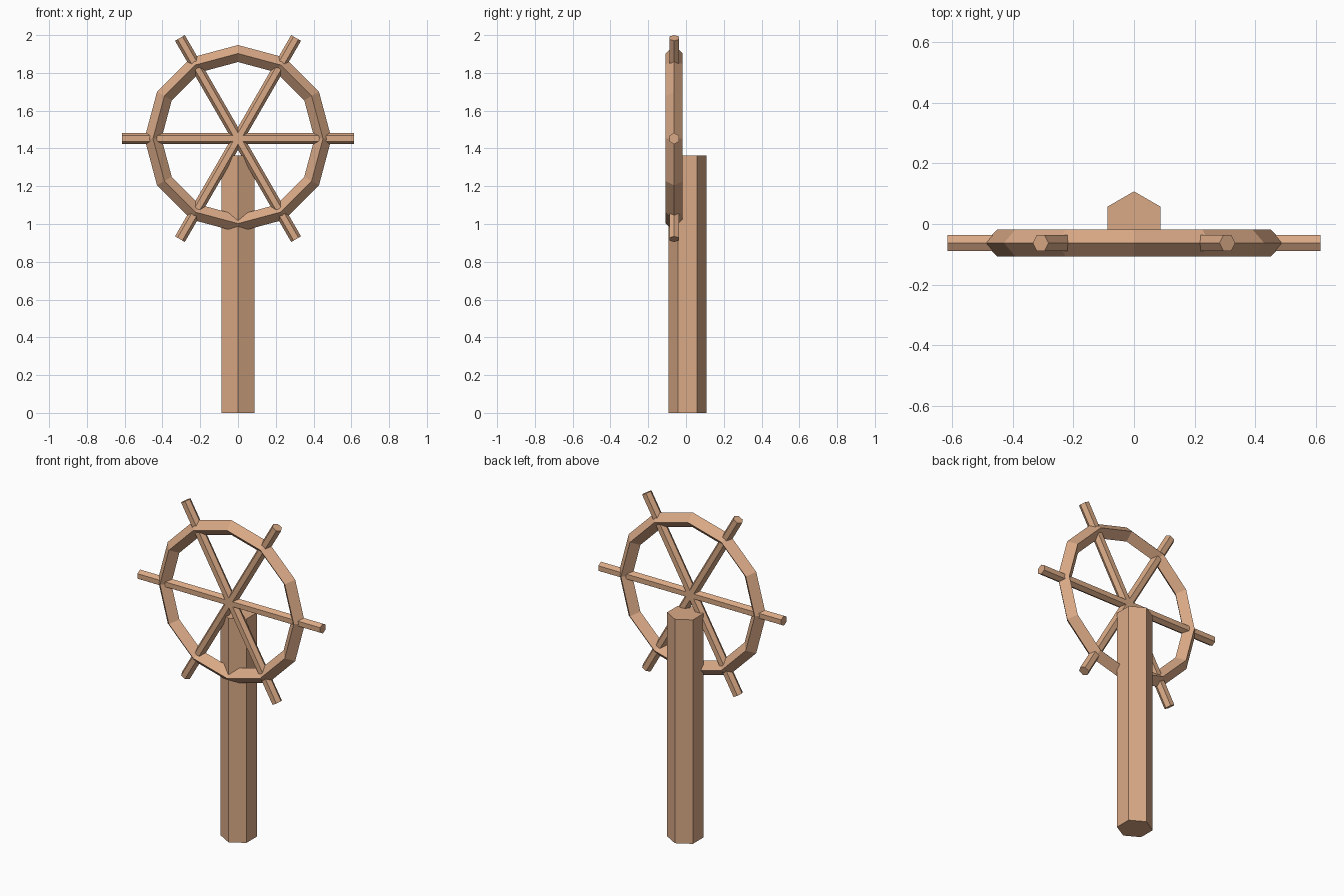
import bpy, bmesh, math
from mathutils import Matrix, Vector

if "Cube" in bpy.data.objects:
    bpy.data.objects.remove(bpy.data.objects["Cube"])

wood = bpy.data.materials.new("tan_wood")
wood.diffuse_color = (0.70, 0.40, 0.24, 1)
wood.use_nodes = True
wood.node_tree.nodes["Principled BSDF"].inputs["Base Color"].default_value = wood.diffuse_color

HUB = Vector((0, -0.0625, 1.4524))


def add_object(name, bm):
    bmesh.ops.recalc_face_normals(bm, faces=bm.faces)
    mesh = bpy.data.meshes.new(name)
    bm.to_mesh(mesh)
    bm.free()
    mesh.materials.append(wood)
    obj = bpy.data.objects.new(name, mesh)
    bpy.context.collection.objects.link(obj)
    return obj


def hex_bar(name, radius, length, matrix):
    # hexagonal prism along local z, with a corner on local +y
    bm = bmesh.new()
    bmesh.ops.create_cone(bm, cap_ends=True, segments=6, radius1=radius,
                          radius2=radius, depth=length)
    first = bm.verts[:][0].co
    turn = math.pi / 2 - math.atan2(first.y, first.x)
    bm.transform(matrix @ Matrix.Rotation(turn, 4, 'Z'))
    return add_object(name, bm)


# post: corners face front and back
POST_H = 1.362
hex_bar("post", 0.1, POST_H, Matrix.Translation((0, 0.0075, POST_H / 2)))

# spokes: three full-width bars whose ends stick out as handles
for i in range(3):
    spin = Matrix.Rotation(math.radians(60 * i), 4, 'Y')
    # local z -> x, local y -> z, so the corners lie in the wheel plane
    lay = Matrix(((0, 0, 1, 0), (1, 0, 0, 0), (0, 1, 0, 0), (0, 0, 0, 1)))
    hex_bar(f"spoke_{i + 1}", 0.03, 1.23, Matrix.Translation(HUB) @ spin @ lay)

# rim: twelve-sided ring with a diamond cross-section
SEG, MAJOR, MINOR = 12, 0.45, 0.045
bm = bmesh.new()
rings = []
for i in range(SEG):
    a = 2 * math.pi * i / SEG
    ring = []
    for j in range(4):
        b = math.pi / 2 * j
        r = MAJOR + MINOR * math.cos(b)
        ring.append(bm.verts.new(HUB + Vector((r * math.cos(a), MINOR * math.sin(b), r * math.sin(a)))))
    rings.append(ring)
for i in range(SEG):
    p, q = rings[i], rings[(i + 1) % SEG]
    for j in range(4):
        k = (j + 1) % 4
        bm.faces.new((p[j], p[k], q[k], q[j]))
add_object("wheel_rim", bm)
